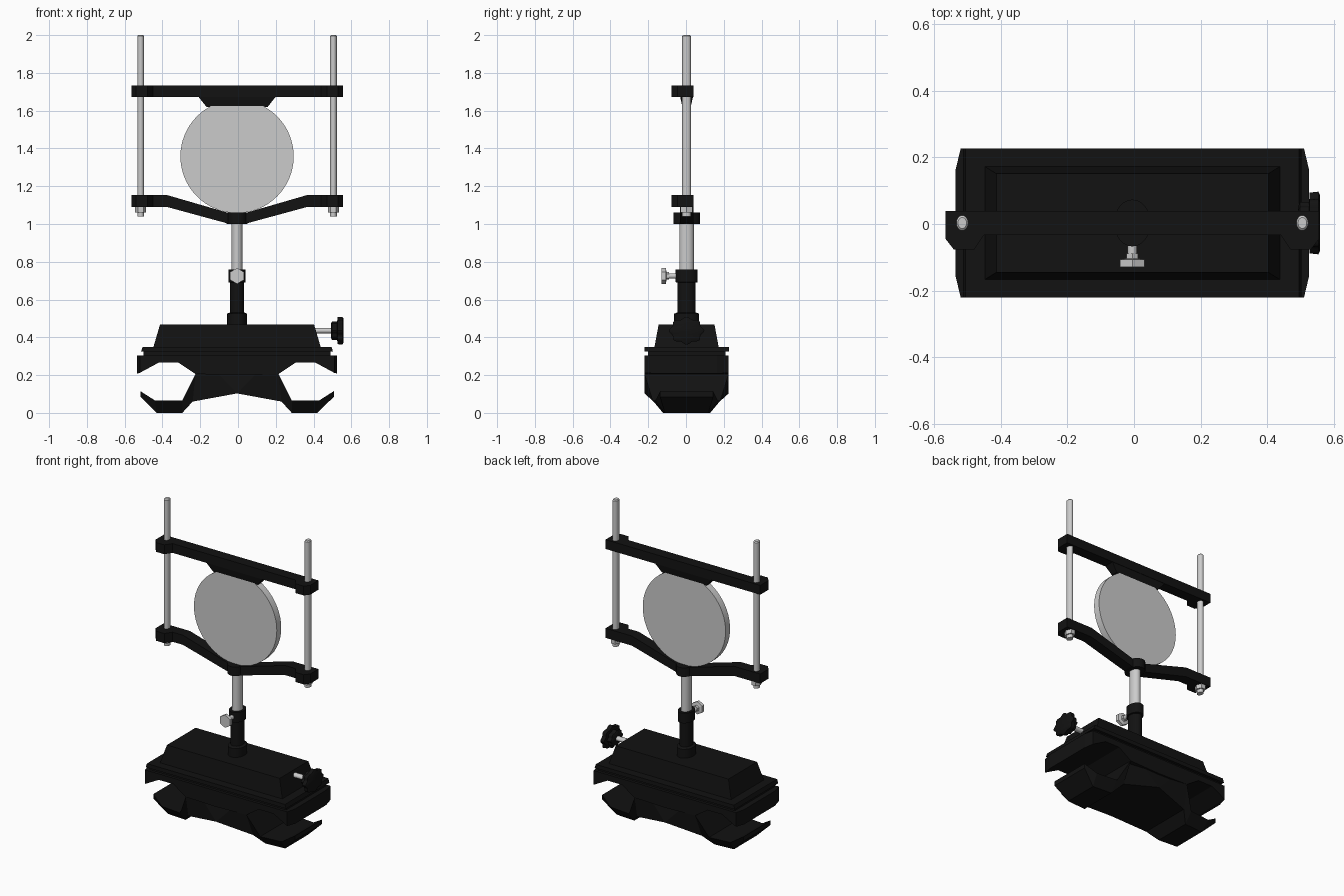
import bpy, bmesh
from math import sin, cos, pi, radians

if "Cube" in bpy.data.objects:
    bpy.data.objects.remove(bpy.data.objects["Cube"])

OX, OY = -0.005, 0.003   # small offset of the whole centre line
YS = 1.28                # round parts are stretched in depth

black = bpy.data.materials.new("black_plastic")
black.diffuse_color = (0.006, 0.006, 0.006, 1)
black.use_nodes = True
black.node_tree.nodes["Principled BSDF"].inputs["Base Color"].default_value = black.diffuse_color


def make(name, verts, faces, mat=None, smooth=False):
    bm = bmesh.new()
    vs = [bm.verts.new((x + OX, y + OY, z)) for x, y, z in verts]
    for f in faces:
        bm.faces.new([vs[i] for i in f])
    bmesh.ops.recalc_face_normals(bm, faces=bm.faces)
    me = bpy.data.meshes.new(name)
    bm.to_mesh(me)
    bm.free()
    ob = bpy.data.objects.new(name, me)
    bpy.context.collection.objects.link(ob)
    if mat:
        me.materials.append(mat)
    if smooth:
        bpy.ops.object.select_all(action='DESELECT')
        ob.select_set(True)
        bpy.context.view_layer.objects.active = ob
        bpy.ops.object.shade_smooth_by_angle(angle=radians(35))
    return ob


def rings(name, loops, mat=None, smooth=False):
    """Skin a list of equal-length closed loops and cap both ends."""
    n = len(loops[0])
    verts = [v for l in loops for v in l]
    faces = [(r * n + i, r * n + (i + 1) % n, (r + 1) * n + (i + 1) % n, (r + 1) * n + i)
             for r in range(len(loops) - 1) for i in range(n)]
    faces += [tuple(range(n)), tuple(range((len(loops) - 1) * n, len(loops) * n))]
    return make(name, verts, faces, mat, smooth)


def turned(name, prof, axis='Z', c=(0, 0, 0), n=24, mat=None, smooth=True, lobe=0.0):
    """Round part from (radius, position) pairs along an axis."""
    loops = []
    for r, p in prof:
        loop = []
        for i in range(n):
            a = 2 * pi * i / n
            q = r * (1 + lobe * cos(a * 8))
            u, v = q * cos(a), q * sin(a)
            d = {'Z': (u, v * YS, p), 'Y': (v, p, u), 'X': (p, v * YS, u)}[axis]
            loop.append(tuple(d[k] + c[k] for k in range(3)))
        loops.append(loop)
    return rings(name, loops, mat, smooth)


def frustum(name, hx0, hy0, z0, hx1, hy1, z1):
    loops = [[(-x, -y, z), (x, -y, z), (x, y, z), (-x, y, z)]
             for x, y, z in ((hx0, hy0, z0), (hx1, hy1, z1))]
    return rings(name, loops, black)


def sections(name, half):
    """Skin mirrored along x from (x_top, z_top, y_top, x_bot, z_bot, y_bot)."""
    full = [(-a, b, c, -d, e, f) for a, b, c, d, e, f in reversed(half)] + half
    loops = [[(a, -c, b), (a, c, b), (d, f, e), (d, -f, e)] for a, b, c, d, e, f in full]
    return rings(name, loops, black)


# Base: lower body with claws, upper jaws, flange and raised housing
sections("base_claws", [
    (0.18, 0.29, 0.2, 0.001, 0.103, 0.223),
    (0.22, 0.206, 0.223, 0.235, 0.06, 0.175),
    (0.29, 0.066, 0.18, 0.29, 0.0, 0.125),
    (0.435, 0.066, 0.165, 0.425, 0.0, 0.115),
    (0.512, 0.115, 0.14, 0.512, 0.085, 0.14)])
sections("base_jaws", [
    (0.001, 0.305, 0.223, 0.001, 0.2, 0.223),
    (0.22, 0.305, 0.223, 0.22, 0.206, 0.223),
    (0.31, 0.305, 0.223, 0.31, 0.266, 0.223),
    (0.415, 0.305, 0.223, 0.415, 0.266, 0.223),
    (0.515, 0.305, 0.223, 0.515, 0.212, 0.223),
    (0.53, 0.305, 0.16, 0.53, 0.208, 0.16)])
frustum("base_neck", 0.495, 0.205, 0.3, 0.495, 0.205, 0.326)
frustum("base_flange", 0.508, 0.224, 0.324, 0.5, 0.224, 0.35)
frustum("base_housing", 0.443, 0.17, 0.348, 0.408, 0.148, 0.467)

# Clamp screw and lobed knob on the right
turned("clamp_screw", [(0.015, 0.38), (0.015, 0.51)], 'X', (0, 0, 0.435), 16)
turned("clamp_knob", [(0.036, 0.497), (0.046, 0.503), (0.046, 0.53), (0.066, 0.532),
                      (0.068, 0.558), (0.06, 0.563)], 'X', (0, 0, 0.435), 64, black, True, 0.08)

# Telescopic post
turned("post_sleeve", [(0.052, 0.46), (0.052, 0.525), (0.037, 0.532), (0.037, 0.69),
                       (0.046, 0.692), (0.046, 0.758)], mat=black)
turned("post_rod", [(0.03, 0.74), (0.03, 1.02)])
turned("set_screw", [(0.014, -0.11), (0.014, -0.03)], 'Y', (0, 0, 0.725), 16)
turned("set_screw_head", [(0.042, -0.132), (0.042, -0.11), (0.02, -0.106), (0.02, -0.092)],
       'Y', (0, 0, 0.725), 6, smooth=False)

# Cross bars: stations (x, y_front, y_back); z range follows the bar shape
ENDS = [(0.445, -0.036, 0.036), (0.475, -0.08, 0.036), (0.535, -0.08, 0.036), (0.56, -0.048, 0.036)]


def bar(name, half):
    full = [(-x, *r) for x, *r in reversed(half)] + half
    loops = [[(x, y0, zb), (x, y1, zb), (x, y1, zt), (x, y0, zt)] for x, y0, y1, zb, zt in full]
    return rings(name, loops, black)


bar("lower_bar", [(0.05, -0.036, 0.036, 1.003, 1.06), (0.37, -0.036, 0.036, 1.09, 1.153)]
    + [e + (1.09, 1.153) for e in ENDS])
turned("lower_hub", [(0.055, 1.001), (0.055, 1.06)], mat=black)
bar("upper_bar", [(0.1, -0.036, 0.036, 1.672, 1.733)] + [e + (1.672, 1.733) for e in ENDS])
frustum("upper_pad", 0.162, 0.022, 1.62, 0.205, 0.034, 1.674)

# Side rods with nuts underneath
for s, side in ((-1, "left"), (1, "right")):
    x = 0.51 * s
    turned(side + "_rod", [(0.018, 1.04), (0.018, 1.994), (0.013, 2.0)], c=(x, 0, 0), n=16)
    turned(side + "_nut", [(0.029, 1.062), (0.029, 1.092)], c=(x, 0, 0), n=6, smooth=False)

# Round lens disc
turned("lens_disc", [(0.3, -0.023), (0.3, 0.023)], 'Y', (0, 0, 1.358), 64)
